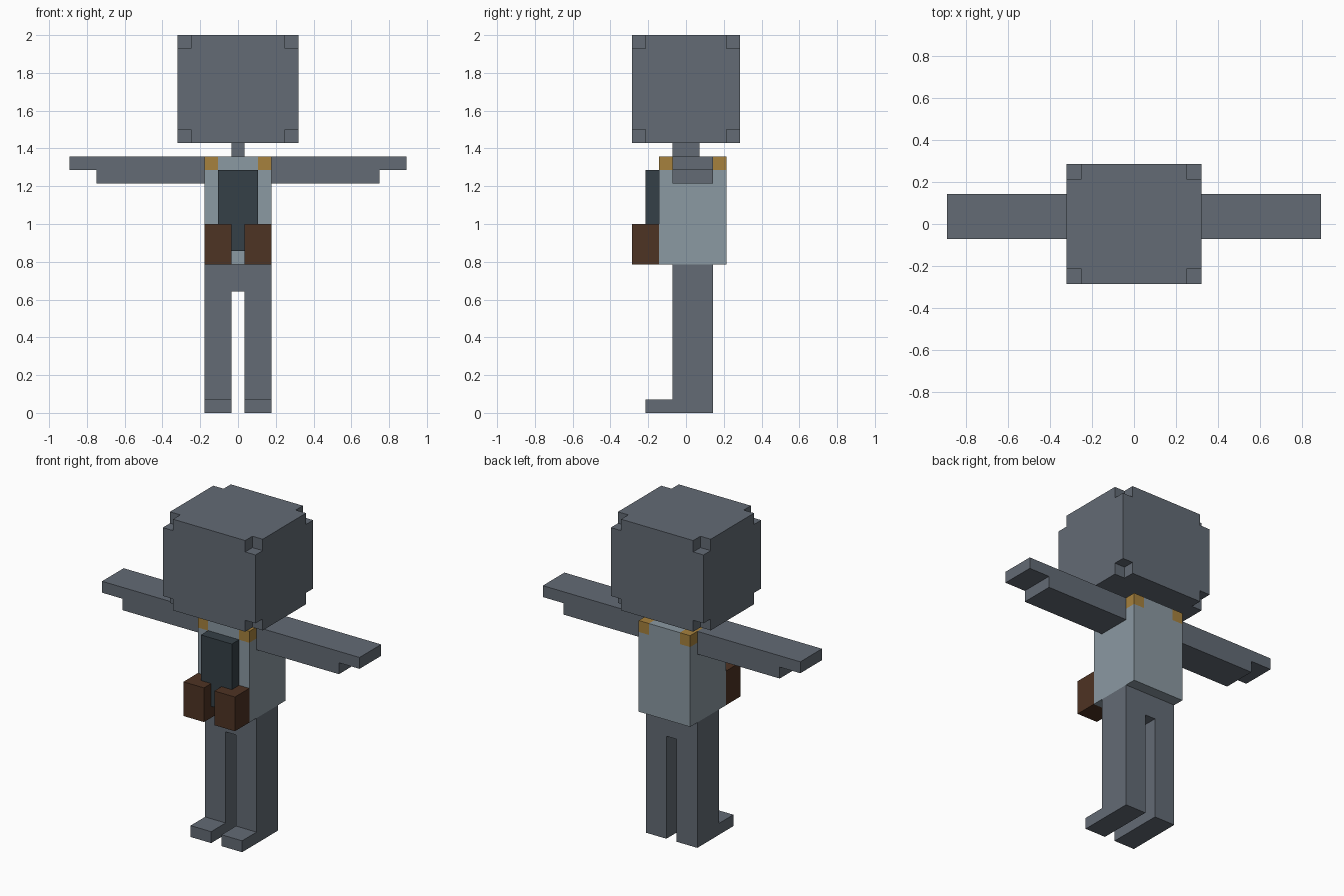
import bpy
import bmesh
from itertools import product
from mathutils import Vector

default = bpy.data.objects.get("Cube")
if default:
    bpy.data.objects.remove(default, do_unlink=True)

UNIT = 2 / 28  # size of one block


def material(name, r, g, b):
    mat = bpy.data.materials.new(name)
    mat.use_nodes = True
    mat.diffuse_color = (r, g, b, 1)
    mat.node_tree.nodes["Principled BSDF"].inputs["Base Color"].default_value = (r, g, b, 1)
    return mat


GREY = material("slate_grey", 0.125, 0.147, 0.178)
CLOTH = material("pale_blue_grey", 0.258, 0.319, 0.361)
GOLD = material("gold", 0.381, 0.220, 0.047)
LEATHER = material("brown_leather", 0.076, 0.033, 0.017)
DARK = material("dark_teal", 0.036, 0.051, 0.063)


def box(x0, x1, y0, y1, z0, z1):
    """Set of blocks filling a box; x limits lie on half blocks."""
    return set(product(range(int(x0 + 0.5), int(x1 + 0.5)), range(y0, y1), range(z0, z1)))


def mirrored(cells):
    return {(-x, y, z) for x, y, z in cells}


def build(name, cells, mat):
    """Skin the blocks with their outer faces and merge the flat areas."""
    bm = bmesh.new()
    for cell in cells:
        centre = Vector(cell) + Vector((0, 0.5, 0.5))
        for axis in range(3):
            for sign in (-1, 1):
                normal = Vector((0, 0, 0))
                normal[axis] = sign
                if tuple(int(c) for c in Vector(cell) + normal) in cells:
                    continue
                u = Vector((0, 0, 0))
                u[(axis + 1) % 3] = 0.5
                v = normal.cross(u)
                mid = centre + normal / 2
                corners = (mid + u + v, mid - u + v, mid - u - v, mid + u - v)
                bm.faces.new([bm.verts.new(c * UNIT) for c in corners])
    bmesh.ops.remove_doubles(bm, verts=bm.verts, dist=0.001)
    bmesh.ops.dissolve_limit(bm, angle_limit=0.01, verts=bm.verts, edges=bm.edges)
    bmesh.ops.recalc_face_normals(bm, faces=bm.faces)
    mesh = bpy.data.meshes.new(name)
    bm.to_mesh(mesh)
    bm.free()
    mesh.materials.append(mat)
    bpy.context.collection.objects.link(bpy.data.objects.new(name, mesh))


def build_pair(name, cells, mat):
    build("left_" + name, cells, mat)
    build("right_" + name, mirrored(cells), mat)


# Head with its eight corner blocks removed
corner_blocks = set(product((-4, 4), (-4, 3), (20, 27)))
build("head", box(-4.5, 4.5, -4, 4, 20, 28) - corner_blocks, GREY)
build("neck", box(-0.5, 0.5, -1, 1, 19, 20), GREY)

# Torso with shoulder straps let into its top
strap = box(1.5, 2.5, -2, 3, 18, 19)
build("torso", box(-2.5, 2.5, -2, 3, 11, 19) - strap - mirrored(strap), CLOTH)
build_pair("shoulder_strap", strap, GOLD)

# Pouches and chest panel on the front
pouch = box(0.5, 2.5, -4, -2, 11, 14)
build_pair("pouch", pouch, LEATHER)
build("chest_panel", box(-1.5, 1.5, -3, -2, 12, 18) - pouch - mirrored(pouch), DARK)

# Arms, stepped at the hand
build_pair("arm", box(2.5, 12.5, -1, 2, 18, 19) | box(2.5, 10.5, -1, 2, 17, 18), GREY)

# Hips, legs and feet in one piece
leg = box(0.5, 2.5, -1, 2, 0, 9) | box(0.5, 2.5, -3, -1, 0, 1)
build("hips_and_legs", box(-2.5, 2.5, -1, 2, 9, 11) | leg | mirrored(leg), GREY)
